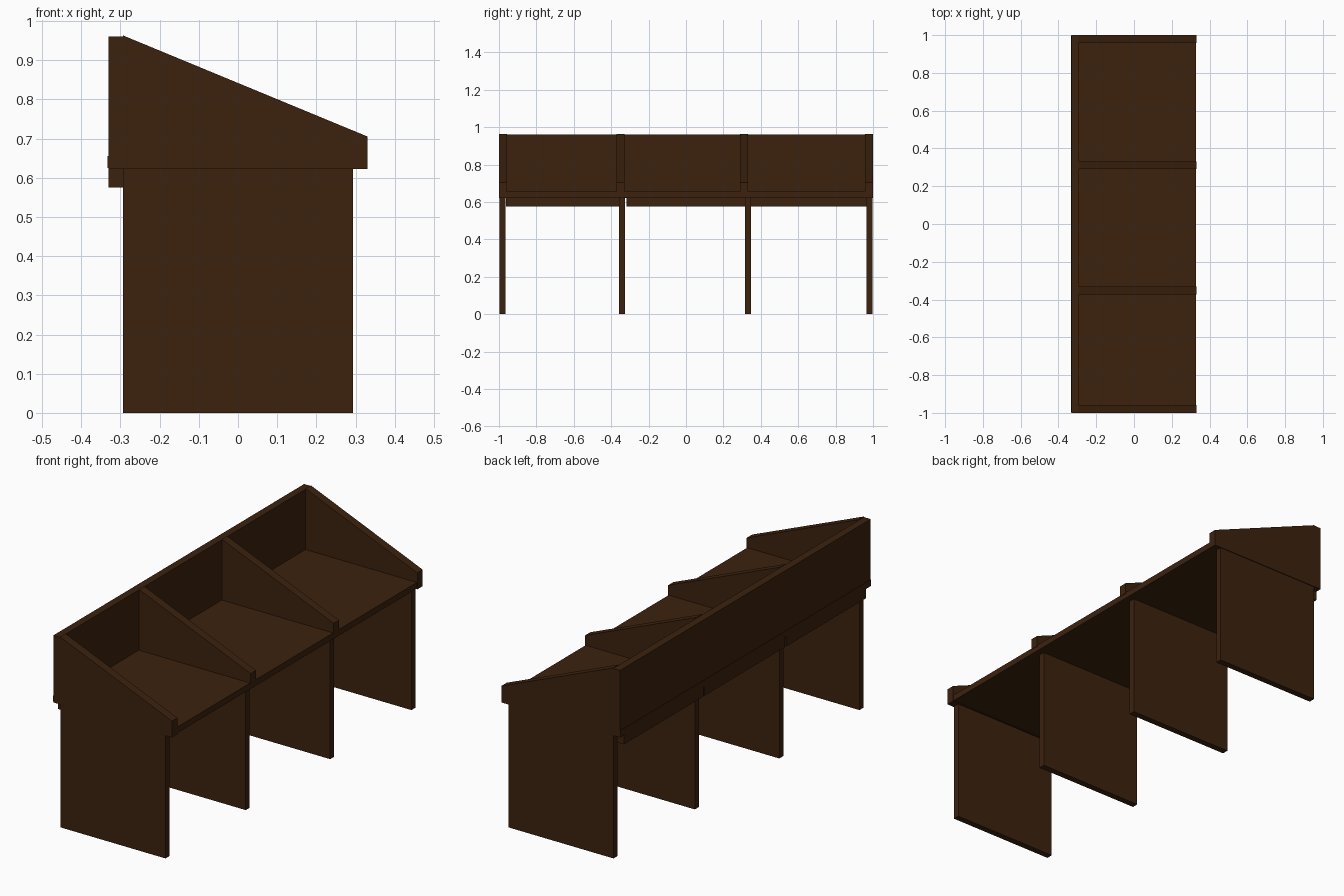
import bpy

if "Cube" in bpy.data.objects:
    bpy.data.objects.remove(bpy.data.objects["Cube"])

wood = bpy.data.materials.new("dark brown wood")
wood.diffuse_color = (0.045, 0.016, 0.0045, 1)
wood.use_nodes = True
wood.node_tree.nodes["Principled BSDF"].inputs["Base Color"].default_value = wood.diffuse_color


def prism(name, profile, y0, y1):
    """Extrude an (x, z) outline from y0 to y1 (outline runs counter-clockwise seen from -y)."""
    n = len(profile)
    verts = [(x, y, z) for y in (y0, y1) for x, z in profile]
    faces = [tuple(range(n)), tuple(reversed(range(n, 2 * n)))]
    faces += [(i, i + n, (i + 1) % n + n, (i + 1) % n) for i in range(n)]
    mesh = bpy.data.meshes.new(name)
    mesh.from_pydata(verts, [], faces)
    mesh.materials.append(wood)
    obj = bpy.data.objects.new(name, mesh)
    bpy.context.collection.objects.link(obj)
    return obj


def box(name, x0, x1, y0, y1, z0, z1):
    return prism(name, [(x0, z0), (x1, z0), (x1, z1), (x0, z1)], y0, y1)


# Long shelf
box("shelf", -0.333, 0.328, -0.998, 0.998, 0.625, 0.656)

# Sloped dividers: the end ones cover the shelf ends, the inner ones sit on it
for y0, y1, z0 in [(-1, -0.957, 0.622), (-0.372, -0.33, 0.65),
                   (0.29, 0.332, 0.65), (0.957, 1, 0.622)]:
    prism("sloped_divider", [(-0.293, z0), (0.331, z0), (0.331, 0.705), (-0.293, 0.963)], y0, y1)

# Back panels
for y0, y1 in [(-1, -0.332), (-0.332, 0.332), (0.332, 1)]:
    box("back_panel", -0.331, -0.293, y0, y1, 0.622, 0.96)

# Aprons under the back edge
for y0, y1 in [(-0.963, -0.329), (-0.318, 0.326), (0.334, 0.968)]:
    box("back_apron", -0.331, -0.293, y0, y1, 0.575, 0.625)

# Slab legs
for y in (-0.98, -0.341, 0.332, 0.98):
    box("slab_leg", -0.293, 0.293, y - 0.016, y + 0.016, 0, 0.626)
